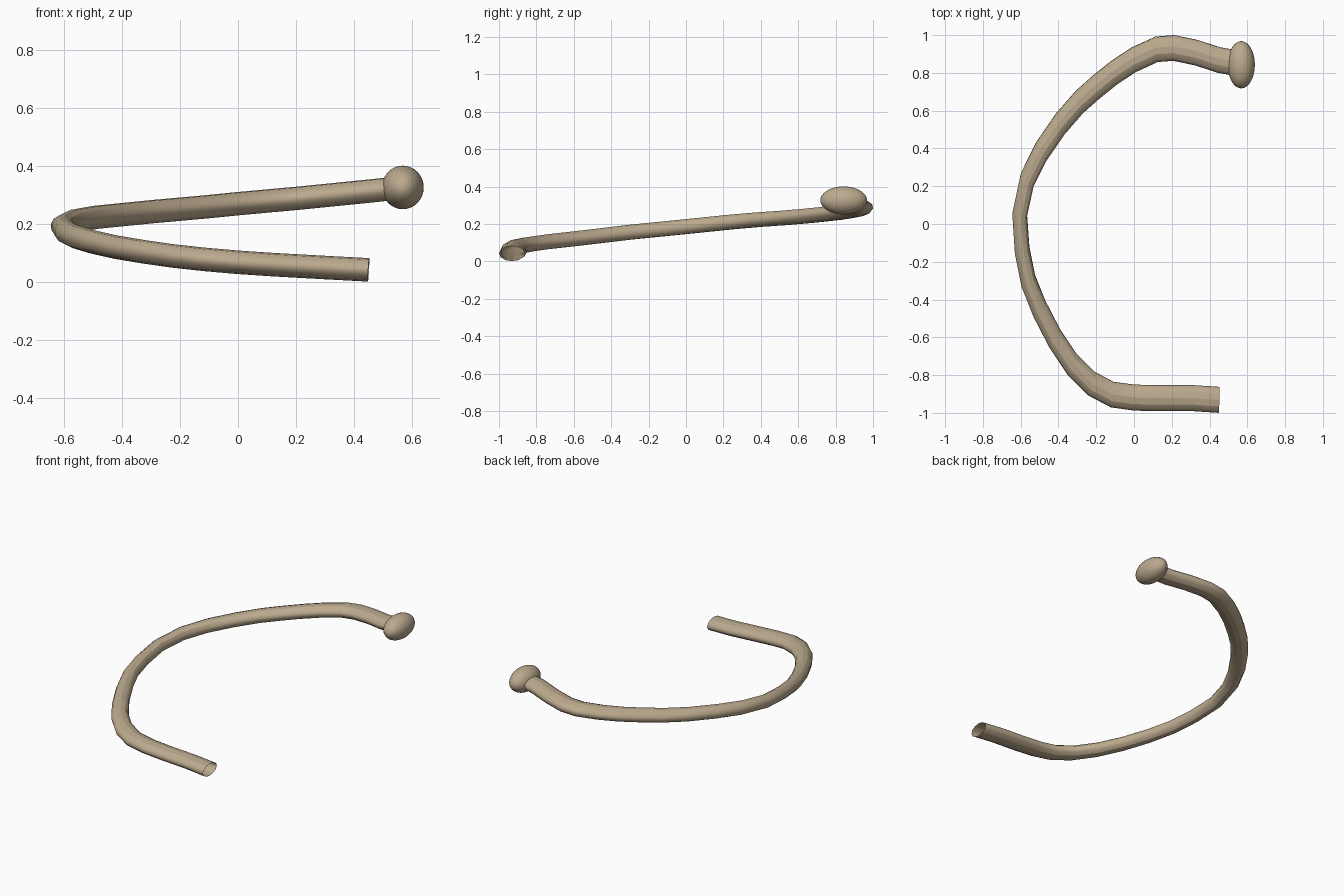
import bpy

if "Cube" in bpy.data.objects:
    bpy.data.objects.remove(bpy.data.objects["Cube"])

STRETCH = 1.7  # whole part is round in section, then stretched along y

mat = bpy.data.materials.new("tan")
mat.diffuse_color = (0.50, 0.40, 0.27, 1)
mat.use_nodes = True
mat.node_tree.nodes["Principled BSDF"].inputs["Base Color"].default_value = mat.diffuse_color

# Centre line of the bent rod, from the open end to the knob
path = [
    (.45, -.931, .042), (.3, -.921, .05), (.12, -.922, .06), (0, -.919, .068),
    (-.115, -.903, .078), (-.225, -.845, .09), (-.33, -.74, .105),
    (-.42, -.605, .12), (-.5, -.45, .138), (-.56, -.3, .156),
    (-.592, -.14, .172), (-.605, .05, .191), (-.565, .235, .21),
    (-.49, .385, .223), (-.39, .53, .233), (-.29, .645, .243),
    (-.2, .725, .251), (-.1, .805, .26), (0, .87, .27), (.12, .925, .281),
    (.21, .932, .289), (.33, .907, .301), (.45, .868, .313), (.55, .85, .324),
]

# Bent rod: open tube swept along the path
curve = bpy.data.curves.new("bent_rod", 'CURVE')
curve.dimensions = '3D'
curve.bevel_depth = 0.0405
curve.bevel_resolution = 4
curve.use_fill_caps = False
spline = curve.splines.new('POLY')
spline.points.add(len(path) - 1)
for p, (x, y, z) in zip(spline.points, path):
    p.co = (x, y / STRETCH, z, 1)
spline.use_smooth = True
rod = bpy.data.objects.new("bent_rod", curve)
bpy.context.collection.objects.link(rod)
rod.scale.y = STRETCH
bpy.context.view_layer.objects.active = rod
rod.select_set(True)
bpy.ops.object.convert(target='MESH')
rod = bpy.context.object
rod.data.materials.clear()
rod.data.materials.append(mat)
bpy.ops.object.shade_smooth_by_angle()

# End knob
bpy.ops.mesh.primitive_uv_sphere_add(segments=32, ring_count=16, radius=1,
                                     location=(.568, .843, .326))
knob = bpy.context.object
knob.name = "end_knob"
knob.scale = (.072, .125, .075)
knob.data.materials.append(mat)
bpy.ops.object.shade_smooth()
